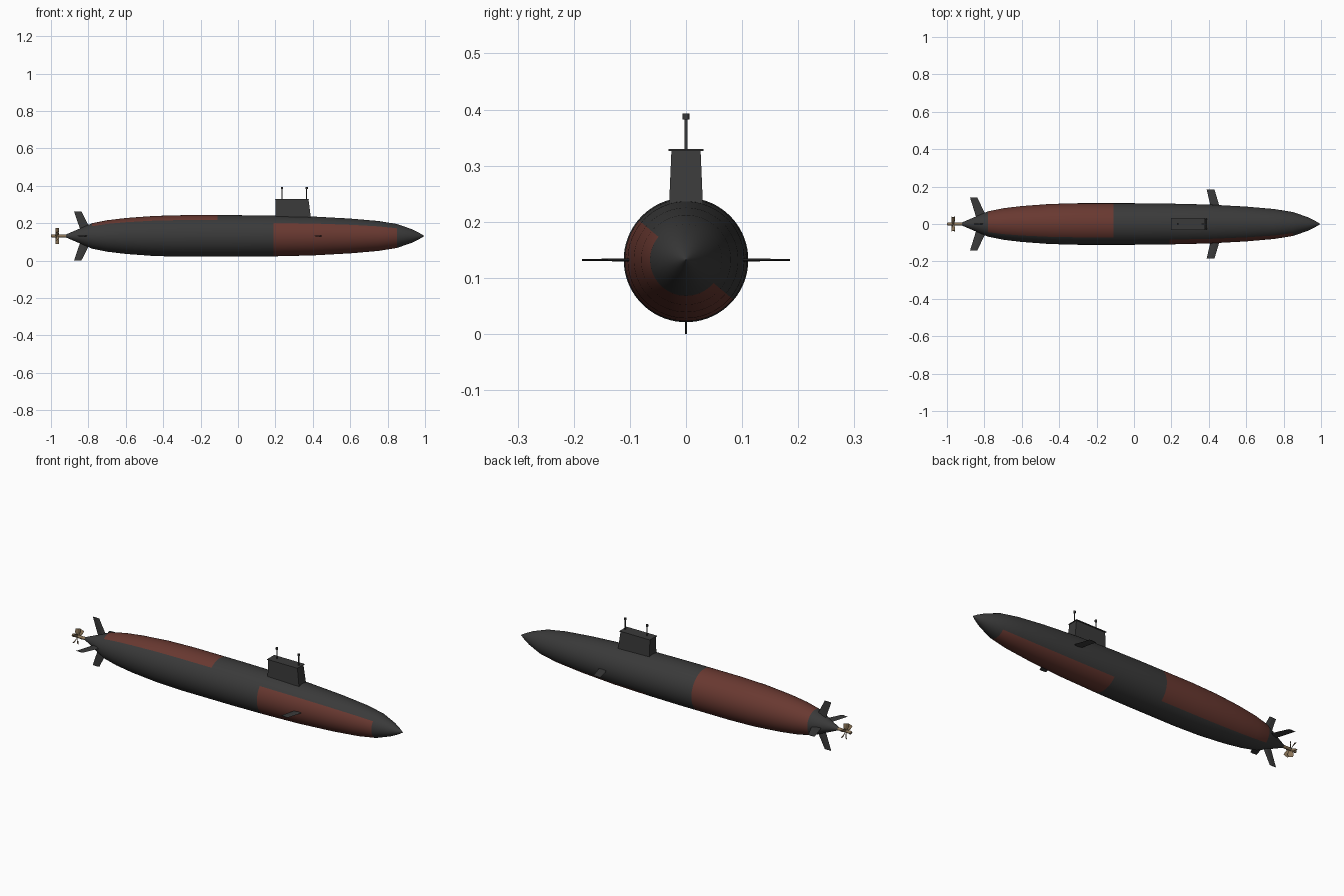
import bpy, bmesh, math
from mathutils import Matrix, Vector

AXIS_Z = 0.132

cube = bpy.data.objects.get("Cube")
if cube:
    bpy.data.objects.remove(cube, do_unlink=True)


def material(name, rgb, rough=0.8):
    m = bpy.data.materials.new(name)
    m.use_nodes = True
    m.diffuse_color = (*rgb, 1)
    bsdf = m.node_tree.nodes["Principled BSDF"]
    bsdf.inputs["Base Color"].default_value = (*rgb, 1)
    bsdf.inputs["Roughness"].default_value = rough
    return m


GREY = material("dark grey", (0.042, 0.042, 0.042))
RED = material("dull red", (0.14, 0.04, 0.03))
BRASS = material("brass", (0.26, 0.18, 0.10))
STEEL = material("steel grey", (0.10, 0.11, 0.12))


def finish(name, bm, mats, smooth=False):
    bmesh.ops.recalc_face_normals(bm, faces=bm.faces)
    mesh = bpy.data.meshes.new(name)
    bm.to_mesh(mesh)
    bm.free()
    for m in mats:
        mesh.materials.append(m)
    ob = bpy.data.objects.new(name, mesh)
    bpy.context.collection.objects.link(ob)
    if smooth:
        bpy.ops.object.select_all(action="DESELECT")
        ob.select_set(True)
        bpy.context.view_layer.objects.active = ob
        bpy.ops.object.shade_smooth_by_angle(angle=math.radians(35))
    return ob


def loft(bm, rings):
    """Skin equal-length closed rings and cap both ends."""
    loops = [[bm.verts.new(p) for p in ring] for ring in rings]
    for a, b in zip(loops, loops[1:]):
        for i in range(len(a)):
            j = (i + 1) % len(a)
            bm.faces.new((a[i], a[j], b[j], b[i]))
    bm.faces.new(loops[0])
    bm.faces.new(loops[-1])


def turned_x(bm, profile, sides):
    """Body of revolution along x from (x, radius) pairs."""
    steps = [math.tau * i / sides for i in range(sides)]
    loft(bm, [[(x, r * math.cos(a), AXIS_Z + r * math.sin(a)) for a in steps]
              for x, r in profile])


# Hull with two painted areas
profile = [(-0.92, 0.008), (-0.85, 0.038), (-0.78, 0.068), (-0.7, 0.084), (-0.6, 0.096),
           (-0.45, 0.107), (-0.3, 0.111), (-0.11, 0.111), (0, 0.111), (0.19, 0.109),
           (0.4, 0.104), (0.6, 0.093), (0.75, 0.08), (0.85, 0.064), (0.93, 0.036),
           (0.97, 0.016), (0.995, 0.001)]
bm = bmesh.new()
turned_x(bm, profile, 72)
for f in bm.faces:
    c = f.calc_center_median()
    angle = math.degrees(math.atan2(c.z - AXIS_Z, c.y)) % 360
    aft = -0.78 < c.x < -0.11 and (angle < 130 or angle > 310)
    fore = 0.19 < c.x < 0.85 and 140 < angle < 320
    f.material_index = int(aft or fore)
finish("hull", bm, [GREY, RED], smooth=True)


# Sail: tapered tower with a thin lip
def rectangle(x0, x1, w, z):
    return [(x0, -w, z), (x1, -w, z), (x1, w, z), (x0, w, z)]


bm = bmesh.new()
loft(bm, [rectangle(0.2, 0.392, 0.031, 0.21), rectangle(0.2, 0.377, 0.026, 0.327)])
finish("sail", bm, [GREY])
bm = bmesh.new()
loft(bm, [rectangle(0.197, 0.38, 0.031, 0.326), rectangle(0.197, 0.38, 0.031, 0.33)])
finish("sail_lip", bm, [GREY])

# Masts with small heads
for label, x in (("aft", 0.235), ("fore", 0.367)):
    bm = bmesh.new()
    for r, z0, z1 in ((0.003, 0.325, 0.385), (0.006, 0.382, 0.393)):
        bmesh.ops.create_cone(bm, cap_ends=True, segments=12, radius1=r, radius2=r, depth=z1 - z0,
                              matrix=Matrix.Translation((x, 0, (z0 + z1) / 2)))
    finish(label + "_mast", bm, [STEEL if label == "none" else GREY], smooth=True)


# Swept fins, drawn pointing to +y and turned about the hull axis
def fin(name, root, tip, y0, y1, turn):
    bm = bmesh.new()
    rings = []
    for (xa, xb), y, t in ((root, y0, 0.003), (tip, y1, 0.0015)):
        mid = xa + (xb - xa) * 0.6
        rings.append([(xa, y, 0), (mid, y, -t), (xb, y, 0), (mid, y, t)])
    loft(bm, rings)
    place = Matrix.Translation((0, 0, AXIS_Z)) @ Matrix.Rotation(math.radians(turn), 4, "X")
    bmesh.ops.transform(bm, matrix=place, verts=bm.verts)
    finish(name, bm, [GREY])


for name, turn in (("left", 0), ("upper", 90), ("right", 180), ("lower", 270)):
    fin(name + "_tail_fin", (-0.842, -0.785), (-0.877, -0.838), 0.03,
        0.132 if turn % 180 else 0.143, turn)
for name, turn in (("back", 0), ("front", 180)):
    fin(name + "_bow_plane", (0.41, 0.457), (0.388, 0.43), 0.095, 0.185, turn)

# Propeller shaft, hub and pitched blades
bm = bmesh.new()
turned_x(bm, [(-1.0, 0.006), (-0.995, 0.008), (-0.915, 0.008)], 16)
finish("propeller_shaft", bm, [BRASS], smooth=True)
bm = bmesh.new()
COUNT = 6
for i in range(COUNT):
    part = bmesh.new()
    rings = []
    for y, w, pitch in ((0.005, 0.008, 55), (0.025, 0.014, 45), (0.042, 0.012, 35)):
        spin = Matrix.Rotation(math.radians(pitch), 3, "Y")
        rings.append([spin @ Vector((x, 0, z)) + Vector((0, y, 0))
                      for x, z in ((-w, 0), (0, -0.0015), (w, 0), (0, 0.0015))])
    loft(part, rings)
    place = (Matrix.Translation((-0.967, 0, AXIS_Z))
             @ Matrix.Rotation(math.tau * i / COUNT + math.pi / 2, 4, "X"))
    bmesh.ops.transform(part, matrix=place, verts=part.verts)
    blade = bpy.data.meshes.new("blade")
    part.to_mesh(blade)
    part.free()
    bm.from_mesh(blade)
    bpy.data.meshes.remove(blade)
finish("propeller_blades", bm, [BRASS])
